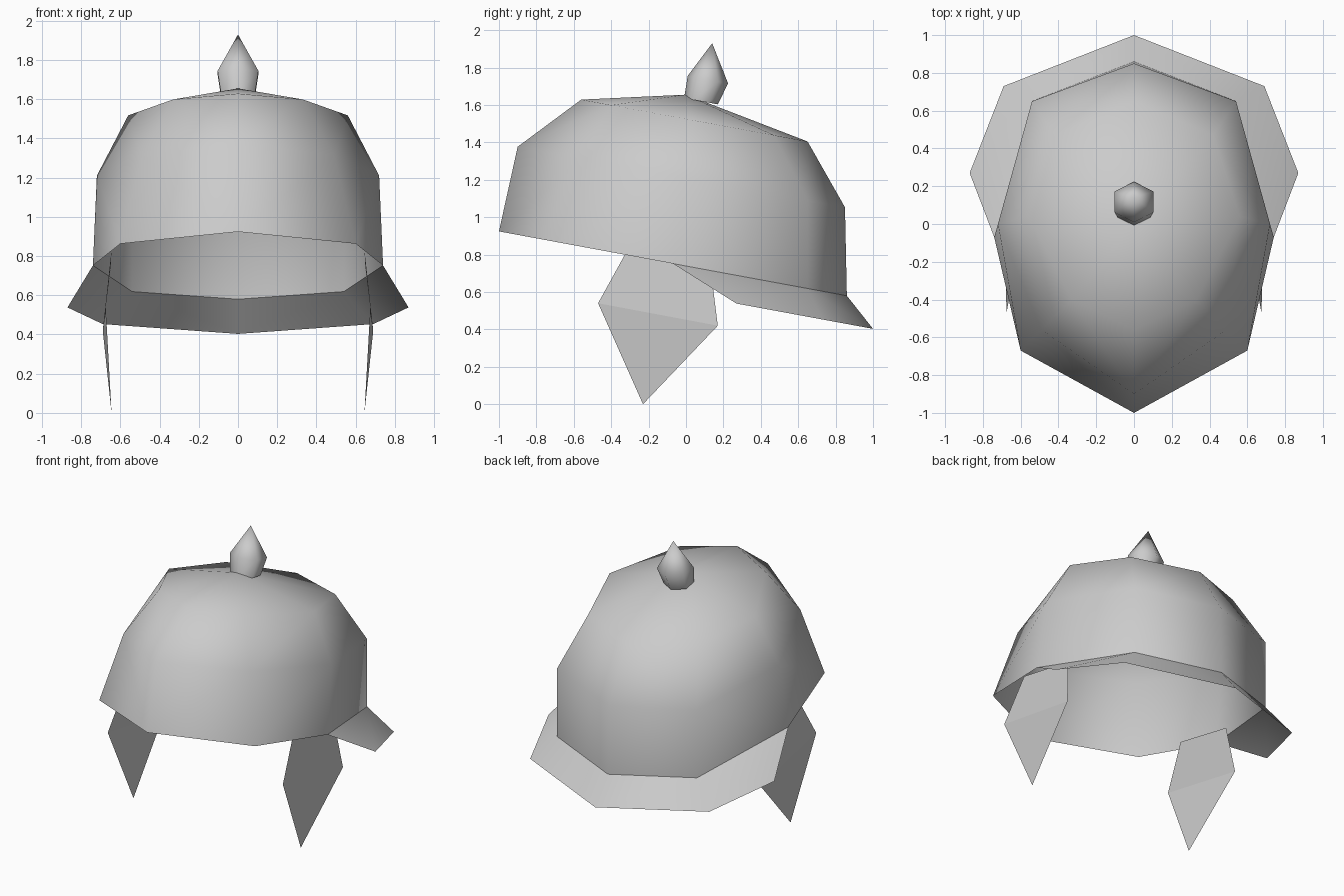
import bpy
from math import sin, cos, pi
from mathutils import Vector

cube = bpy.data.objects.get("Cube")
if cube:
    bpy.data.objects.remove(cube)

steel = bpy.data.materials.new("grey_steel")
steel.use_nodes = True
steel.diffuse_color = (0.6, 0.6, 0.6, 1)
steel.node_tree.nodes["Principled BSDF"].inputs["Base Color"].default_value = (0.6, 0.6, 0.6, 1)

TILT = 0.185  # every level of the helmet slopes down toward the back


def level(height, outline):
    return [(x, y, height - TILT * y) for x, y in outline]


def make(name, verts, faces, smooth=True, mirror=False):
    mesh = bpy.data.meshes.new(name)
    mesh.from_pydata(verts, [], faces)
    mesh.materials.append(steel)
    for p in mesh.polygons:
        p.use_smooth = smooth
    obj = bpy.data.objects.new(name, mesh)
    bpy.context.collection.objects.link(obj)
    if mirror:
        mod = obj.modifiers.new("mirror", "MIRROR")
        mod.use_clip = True
        mod.merge_threshold = 0.002
    return obj


# Dome: half rings from front to back, closed by an apex and mirrored
rim = level(0.739, [(0, -1), (0.60, -0.67), (0.74, -0.07), (0.54, 0.65), (0, 0.86)])
wall = level(1.21, [(0, -0.90), (0.49, -0.56), (0.72, 0), (0.54, 0.65), (0, 0.85)])
crown = level(1.525, [(0, -0.56), (0.33, -0.40), (0.56, 0.04), (0.42, 0.47), (0, 0.65)])
n = len(rim)
verts = rim + wall + crown + [(0, 0, 1.655)]
faces = [(r + i, r + i + 1, r + n + i + 1, r + n + i)
         for r in (0, n) for i in range(n - 1)]
faces += [(2 * n + i, 2 * n + i + 1, 3 * n) for i in range(n - 1)]
make("dome", verts, faces, mirror=True)

# Flared neck guard along the back half of the rim
flare = level(0.588, [(0.87, 0.27), (0.69, 0.73), (0, 1)])
make("neck_guard", rim[2:] + flare,
     [(0, 3, 1), (1, 3, 4), (1, 4, 5, 2)], mirror=True)

# Cheek guards: thin pointed plates hanging inside the rim
cheek = [(0.645, -0.31, 0.83), (0.675, -0.47, 0.54), (0.645, -0.23, 0),
         (0.69, 0.17, 0.42), (0.65, 0.13, 0.74)]
make("cheek_guards", cheek, [(0, 1, 3, 4), (1, 2, 3)], smooth=False, mirror=True)

# Spike: tilted six-sided rings drawn to a point
sides = 6
verts = []
for radius, centre in ((0.10, Vector((0, 0.08, 1.62))), (0.12, Vector((0, 0.117, 1.735)))):
    for i in range(sides):
        a = 2 * pi * i / sides
        dy = radius * cos(a) * 0.9
        verts.append(centre + Vector((radius * sin(a), dy, -TILT * dy)))
verts.append(Vector((0, 0.14, 1.93)))
faces = [tuple(reversed(range(sides)))]
for i in range(sides):
    j = (i + 1) % sides
    faces.append((j, i, sides + i, sides + j))
    faces.append((sides + j, sides + i, 2 * sides))
spike = make("spike", verts, [f[:] for f in faces])
spike.data.polygons[0].use_smooth = False
